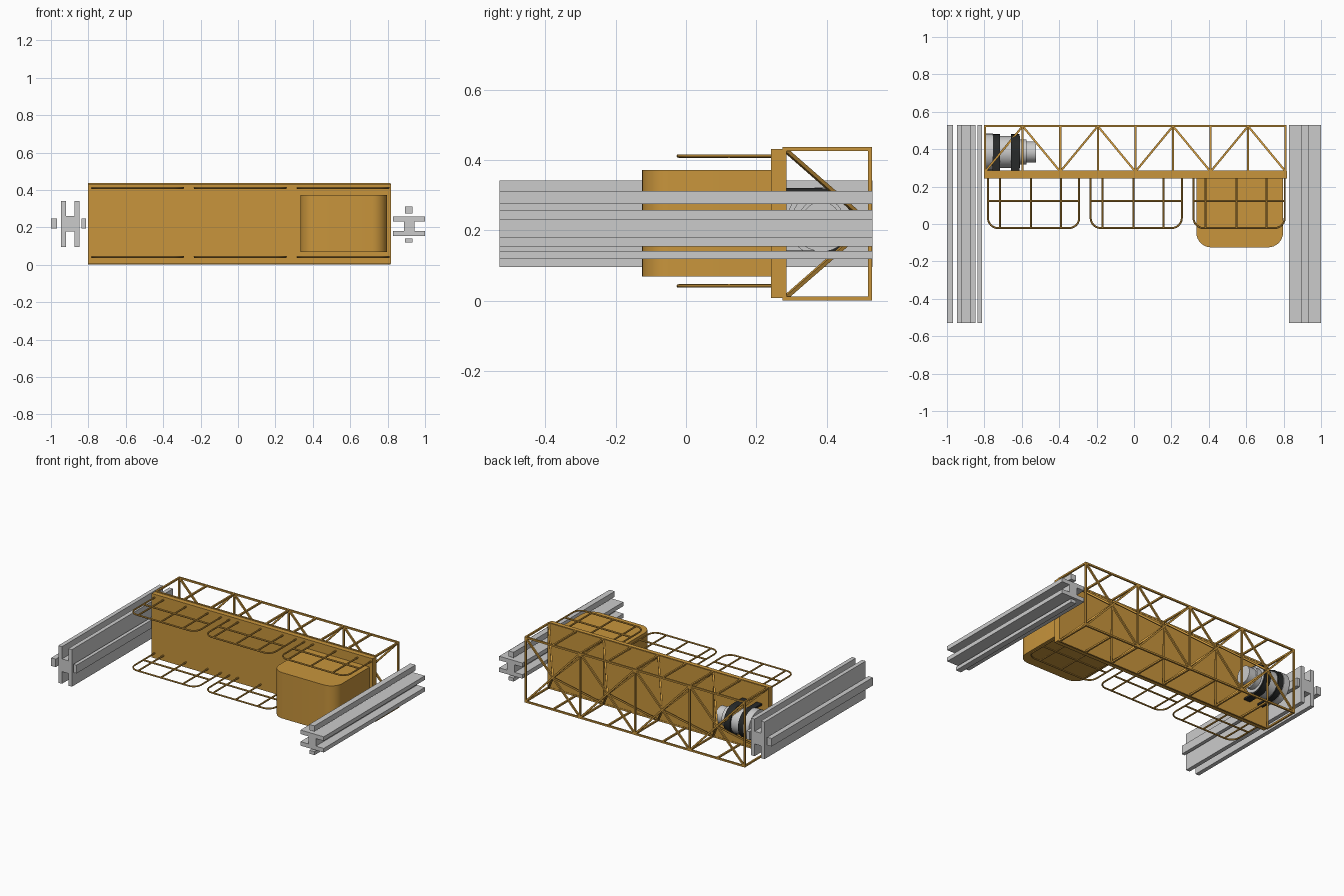
import bpy, bmesh, math
from mathutils import Vector

if "Cube" in bpy.data.objects:
    bpy.data.objects.remove(bpy.data.objects["Cube"])


def material(name, col):
    m = bpy.data.materials.new(name)
    m.diffuse_color = (*col, 1)
    m.use_nodes = True
    m.node_tree.nodes["Principled BSDF"].inputs["Base Color"].default_value = m.diffuse_color
    return m


ORANGE = material("orange_paint", (0.58, 0.30, 0.045))
BLACK = material("black_clamp", (0.02, 0.022, 0.022))


def make(name, bm, mat=None, smooth=False):
    bmesh.ops.recalc_face_normals(bm, faces=bm.faces[:])
    me = bpy.data.meshes.new(name)
    bm.to_mesh(me)
    bm.free()
    ob = bpy.data.objects.new(name, me)
    bpy.context.collection.objects.link(ob)
    if mat:
        me.materials.append(mat)
    if smooth:
        bpy.ops.object.select_all(action='DESELECT')
        ob.select_set(True)
        bpy.context.view_layer.objects.active = ob
        bpy.ops.object.shade_smooth_by_angle(angle=math.radians(35))
    return ob


def extrude(bm, pts, vec):
    f = bm.faces.new([bm.verts.new(p) for p in pts])
    r = bmesh.ops.extrude_face_region(bm, geom=[f])
    bmesh.ops.translate(bm, vec=vec, verts=[v for v in r['geom'] if isinstance(v, bmesh.types.BMVert)])


def box(bm, x0, x1, y0, y1, z0, z1):
    extrude(bm, [(x0, y0, z0), (x1, y0, z0), (x1, y0, z1), (x0, y0, z1)], (0, y1 - y0, 0))


def bar(bm, a, b, t, sides=4):
    # straight strut from a to b, t thick
    a, b = Vector(a), Vector(b)
    d = (b - a).normalized()
    up = Vector((0, 0, 1)) if abs(d.z) < 0.9 else Vector((1, 0, 0))
    u = d.cross(up).normalized()
    w = u.cross(d)
    r = t / 2 / math.cos(math.pi / sides)
    ang = [2 * math.pi * (i + 0.5) / sides for i in range(sides)]
    extrude(bm, [a + r * (math.cos(k) * u + math.sin(k) * w) for k in ang], b - a)


def disc(bm, x0, x1, r, cy, cz, n=32):
    extrude(bm, [(x0, cy + r * math.cos(2 * math.pi * i / n), cz + r * math.sin(2 * math.pi * i / n))
                 for i in range(n)], (x1 - x0, 0, 0))


# Side rails: H beam plus two loose strips each, running the full depth
Y0, Y1 = -0.53, 0.53


def h_beam(name, cu, cv, half_span, half_flange, inner, web, upright):
    q = [(half_span, half_flange), (inner, half_flange), (inner, web)]
    pts = (q + [(-u, v) for u, v in reversed(q)] + [(-u, -v) for u, v in q]
           + [(u, -v) for u, v in reversed(q)])
    if not upright:
        pts = [(v, u) for u, v in pts]
    bm = bmesh.new()
    extrude(bm, [(cu + u, Y0, cv + v) for u, v in pts], (0, Y1 - Y0, 0))
    make(name, bm)


h_beam("left_rail_beam", -0.8975, 0.219, 0.05, 0.123, 0.023, 0.042, True)
h_beam("right_rail_beam", 0.915, 0.206, 0.052, 0.085, 0.025, 0.028, False)
for name, d in {"left_rail_outer_strip": (-1.0, -0.967, 0.194, 0.247),
                "left_rail_inner_strip": (-0.837, -0.814, 0.193, 0.248),
                "right_rail_top_strip": (0.894, 0.932, 0.275, 0.312),
                "right_rail_bottom_strip": (0.894, 0.932, 0.118, 0.141)}.items():
    bm = bmesh.new()
    box(bm, d[0], d[1], Y0, Y1, d[2], d[3])
    make(name, bm)

# Main panel
bm = bmesh.new()
box(bm, -0.803, 0.818, 0.242, 0.284, 0.008, 0.432)
make("main_panel", bm, ORANGE)

# Space-frame truss behind the panel
bm = bmesh.new()
XL, XR, YI, YO, ZB, ZT = -0.796, 0.811, 0.280, 0.523, 0.006, 0.431
ZM = (ZB + ZT) / 2
T = 0.011
xs = [XL + (XR - XL) * i / 8 for i in range(9)]
for z in (ZB, ZT):
    for y in (YI, YO):
        bar(bm, (XL - T / 2, y, z), (XR + T / 2, y, z), T)
    for x in xs:
        bar(bm, (x, YI, z), (x, YO, z), T)
for x in xs[::2]:
    bar(bm, (x, YO, ZB), (x, YO, ZT), T)
    bar(bm, (x, YI, ZB), (x, YI, ZT), T)
for i in (1, 3, 5, 7):
    for j in (i - 1, i + 1):
        for z in (ZB, ZT):
            bar(bm, (xs[j], YI, z), (xs[i], YO, ZM), T)
            bar(bm, (xs[j], YO, z), (xs[i], YO, ZM), T)
make("rear_truss", bm, ORANGE)

# Wire racks: rounded hoop plus cross wires, upper and lower rows
W = 0.0105


def rack(name, x0, x1, z):
    yf, yb, r = -0.022, 0.25, 0.055
    path = [(x0, yb)]
    for cx, a0 in ((x0 + r, math.pi), (x1 - r, 1.5 * math.pi)):
        for k in range(7):
            a = a0 + k * math.pi / 12
            path.append((cx + r * math.cos(a), yf + r + r * math.sin(a)))
    path.append((x1, yb))
    cu = bpy.data.curves.new(name, 'CURVE')
    cu.dimensions = '3D'
    cu.bevel_depth = W / 2
    cu.bevel_resolution = 1
    sp = cu.splines.new('POLY')
    sp.points.add(len(path) - 1)
    for p, (x, y) in zip(sp.points, path):
        p.co = (x, y, z, 1)
    tmp = bpy.data.objects.new(name + "_hoop", cu)
    bpy.context.collection.objects.link(tmp)
    bpy.context.view_layer.update()
    me = bpy.data.meshes.new_from_object(tmp.evaluated_get(bpy.context.evaluated_depsgraph_get()))
    bm = bmesh.new()
    bm.from_mesh(me)
    bpy.data.objects.remove(tmp)
    bar(bm, (x0, 0.122, z), (x1, 0.122, z), W, 8)
    for k in (0.13, 0.47, 0.80):
        x = x0 + k * (x1 - x0)
        bar(bm, (x, yf, z), (x, yb, z), W, 8)
    make(name, bm, ORANGE, True)


for row, z in (("lower", 0.042), ("upper", 0.411)):
    for side, x0 in (("left", -0.781), ("middle", -0.232), ("right", 0.318)):
        rack(f"{row}_{side}_rack", x0, x0 + 0.488, z)

# Rounded cabinet on the front
bm = bmesh.new()
bx0, bx1, byf, r = 0.333, 0.797, -0.125, 0.08
pts = [(bx1, 0.25, 0.068), (bx0, 0.25, 0.068)]
for cx, a0 in ((bx0 + r, math.pi), (bx1 - r, 1.5 * math.pi)):
    for k in range(9):
        a = a0 + k * math.pi / 16
        pts.append((cx + r * math.cos(a), byf + r + r * math.sin(a), 0.068))
extrude(bm, pts, (0, 0, 0.304))
make("front_cabinet", bm, ORANGE, True)

# Motor lying along x behind the panel
CY, CZ = 0.385, 0.225
for name, segs in {"motor_flange": [(-0.798, -0.755, 0.098)],
                   "motor_body": [(-0.756, -0.61, 0.085)],
                   "motor_end_cap": [(-0.612, -0.575, 0.066), (-0.577, -0.523, 0.056)]}.items():
    bm = bmesh.new()
    for s in segs:
        disc(bm, s[0], s[1], s[2], CY, CZ)
    make(name, bm, None, True)

# Clamps: black straps curving around the motor back to the panel
for name, x0, x1 in (("left_clamp", -0.757, -0.717), ("right_clamp", -0.658, -0.612)):
    bm = bmesh.new()
    R, arc = 0.095, [-math.pi / 2 + math.pi * i / 16 for i in range(17)]
    outer = [(0.28, CZ - R)] + [(CY + R * math.cos(a), CZ + R * math.sin(a)) for a in arc] + [(0.28, CZ + R)]
    q = R - 0.012
    inner = [(0.28, CZ - q)] + [(CY + q * math.cos(a), CZ + q * math.sin(a)) for a in arc] + [(0.28, CZ + q)]
    extrude(bm, [(x0, y, z) for y, z in outer + inner[::-1]], (x1 - x0, 0, 0))
    make(name, bm, BLACK, True)
